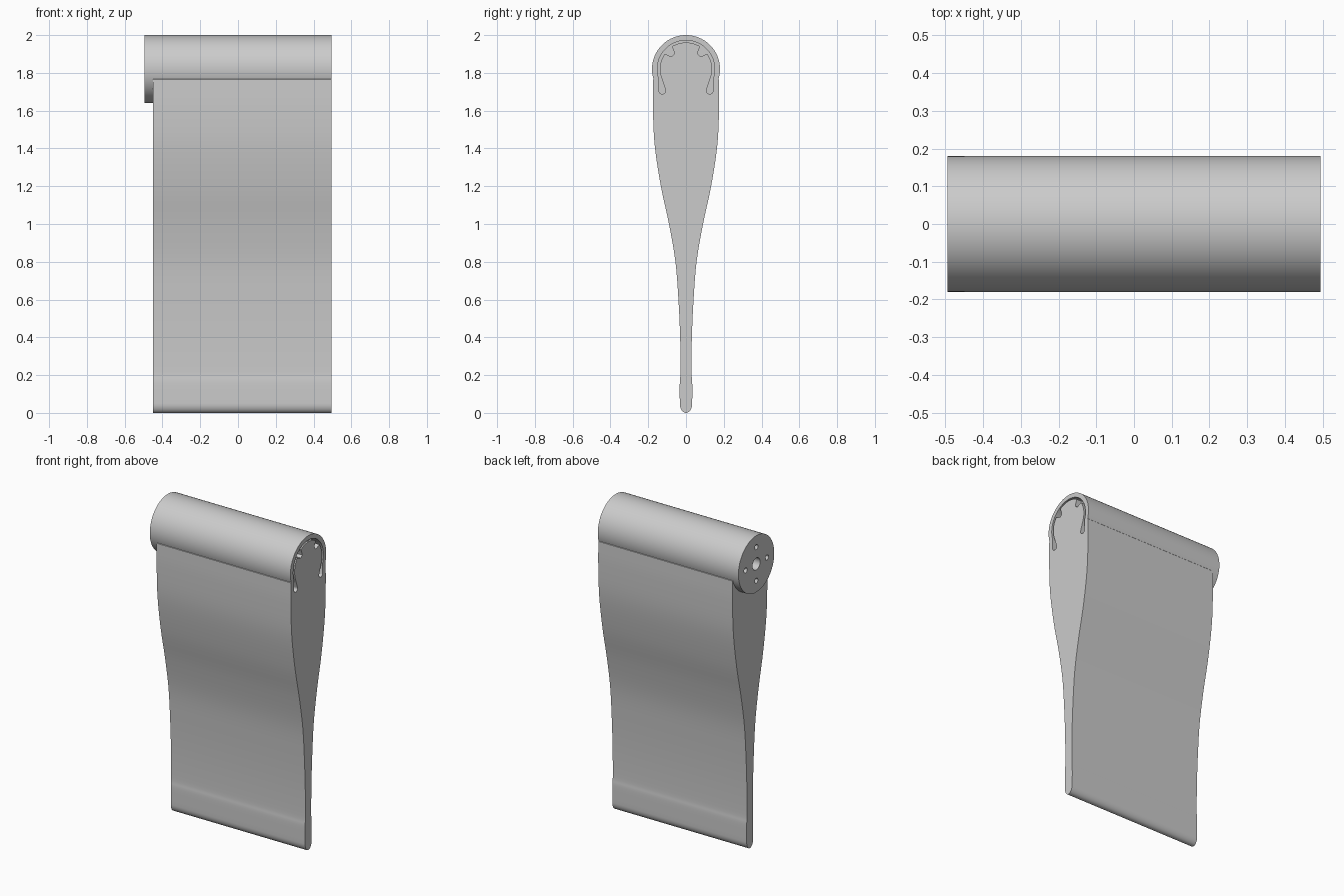
import bpy, bmesh, math
from mathutils import Vector

if "Cube" in bpy.data.objects:
    bpy.data.objects.remove(bpy.data.objects["Cube"])

R, AXIS_Z = 0.18, 1.82          # head radius and height of its axis
X_CAP, X_SEAM, X_END = -0.495, -0.45, 0.495

grey = bpy.data.materials.new("plain_grey")
grey.use_nodes = True
grey.diffuse_color = (0.6, 0.6, 0.6, 1)
grey.node_tree.nodes["Principled BSDF"].inputs["Base Color"].default_value = (0.6, 0.6, 0.6, 1)


def arc(cy, cz, ry, rz, a0, a1, n):
    angles = [math.radians(a0 + (a1 - a0) * i / n) for i in range(n + 1)]
    return [(cy + ry * math.cos(a), cz + rz * math.sin(a)) for a in angles]


def prism(name, outline, x0, x1):
    """Extrude a closed (y, z) outline along x."""
    bm = bmesh.new()
    face = bm.faces.new([bm.verts.new((x0, y, z)) for y, z in outline])
    ext = bmesh.ops.extrude_face_region(bm, geom=[face])
    bmesh.ops.translate(bm, vec=(x1 - x0, 0, 0),
                        verts=[v for v in ext["geom"] if isinstance(v, bmesh.types.BMVert)])
    bmesh.ops.recalc_face_normals(bm, faces=bm.faces)
    mesh = bpy.data.meshes.new(name)
    bm.to_mesh(mesh)
    bm.free()
    mesh.materials.append(grey)
    obj = bpy.data.objects.new(name, mesh)
    bpy.context.collection.objects.link(obj)
    return obj


def cut(obj, cutters):
    bpy.context.view_layer.objects.active = obj
    for c in cutters:
        mod = obj.modifiers.new("cut", "BOOLEAN")
        mod.operation, mod.solver, mod.object = "DIFFERENCE", "EXACT", c
        bpy.ops.object.modifier_apply(modifier=mod.name)


def smooth_curve(pts, steps):
    """Catmull-Rom curve through the points."""
    p = [Vector(q) for q in pts]
    p = [2 * p[0] - p[1]] + p + [2 * p[-1] - p[-2]]
    out = []
    for a, b, c, d in zip(p, p[1:], p[2:], p[3:]):
        for i in range(steps):
            t = i / steps
            v = 0.5 * (2 * b + (c - a) * t + (2 * a - 5 * b + 4 * c - d) * t * t
                       + (3 * b - a - 3 * c + d) * t ** 3)
            out.append((v.x, v.y))
    return out + [tuple(pts[-1])]


# Body: round head running into a tapering blade with a rounded foot
side = smooth_curve([(0.174, 1.765), (0.175, 1.62), (0.166, 1.42), (0.133, 1.2), (0.09, 1.0),
                     (0.056, 0.8), (0.04, 0.6), (0.031, 0.4), (0.029, 0.22), (0.033, 0.16),
                     (0.033, 0.05)], 5)
foot = arc(0, 0.05, 0.033, 0.05, 0, -180, 16)
head = arc(0, AXIS_Z, R, R, 197, -17, 64)
outline = head + side + foot[1:-1] + [(-y, z) for y, z in reversed(side)]
body = prism("head_and_blade", outline, X_SEAM, X_END)

# Cap: round disc on the other end
cap = prism("end_cap", arc(0, AXIS_Z, R, R, 0, 360, 96)[:-1], X_CAP, X_SEAM)

# Retaining slot: thin C with inward hooks and rounded tips
def half_slot():
    """Right half, from the top round the tip and back to the top."""
    out = arc(0, AXIS_Z, 0.152, 0.152, 90, -18, 30)
    tip = arc(0.126, 1.706, 0.018, 0.018, -20, -200, 10)
    inn_low = arc(0, AXIS_Z, 0.138, 0.138, -22, 36, 16)
    u = Vector((math.cos(math.radians(47)), math.sin(math.radians(47))))
    w = Vector((-u.y, u.x))
    hook = []
    for r, s in ((0.112, -0.017), (0.100, -0.010), (0.100, 0.010), (0.112, 0.017)):
        q = u * r + w * s
        hook.append((q.x, AXIS_Z + q.y))
    inn_top = arc(0, AXIS_Z, 0.141, 0.141, 58, 90, 10)
    return out, tip + inn_low + hook + inn_top


outer, inner = half_slot()
right = outer + inner
slot_cutters = [prism("slot_cutter", [(s * y, z) for y, z in right], X_SEAM + 0.02, X_END + 0.05)
                for s in (1, -1)]

# Bolt holes: one large in the middle, four small around it
holes = [(0, 0, 0.038)] + [(0.107 * math.cos(k * math.pi / 2), 0.107 * math.sin(k * math.pi / 2), 0.016)
                           for k in range(4)]
hole_cutters = [prism("hole_cutter", arc(y, AXIS_Z + z, r, r, 0, 360, 32)[:-1], X_CAP - 0.05, X_SEAM + 0.2)
                for y, z, r in holes]

cut(body, slot_cutters + hole_cutters)
cut(cap, hole_cutters)
for c in slot_cutters + hole_cutters:
    bpy.data.objects.remove(c)

# Smooth shading with crisp edges
for obj in (body, cap):
    bpy.ops.object.select_all(action="DESELECT")
    obj.select_set(True)
    bpy.context.view_layer.objects.active = obj
    bpy.ops.object.shade_smooth_by_angle(angle=math.radians(30))
